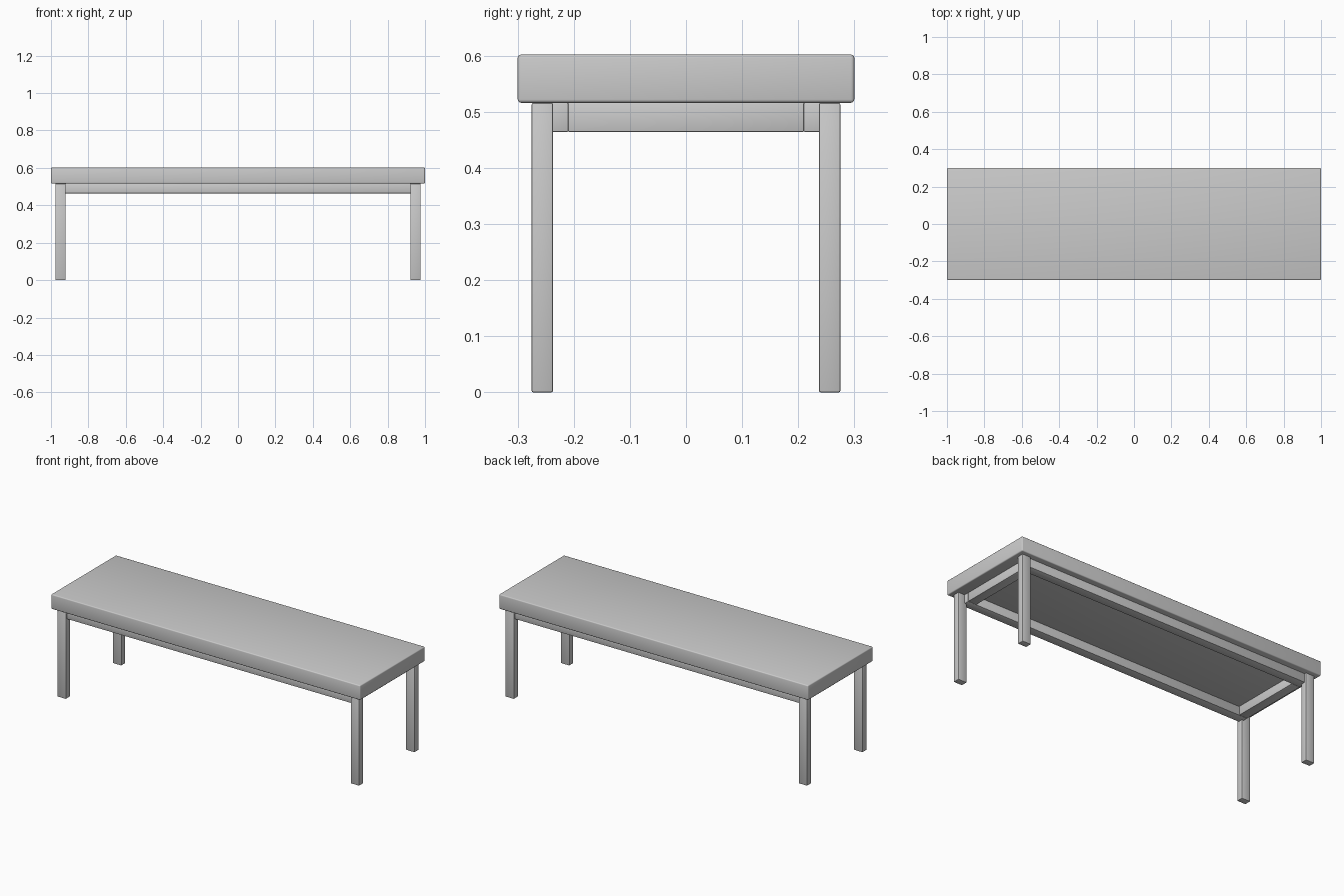
import bpy

if "Cube" in bpy.data.objects:
    bpy.data.objects.remove(bpy.data.objects["Cube"])


def box(name, lo, hi, bevel, segments=2):
    """Rounded box spanning two opposite corners."""
    bpy.ops.mesh.primitive_cube_add(
        size=1, location=[(a + b) / 2 for a, b in zip(lo, hi)])
    ob = bpy.context.object
    ob.name = name
    ob.scale = [b - a for a, b in zip(lo, hi)]
    bpy.ops.object.transform_apply(location=False, rotation=False, scale=True)
    mod = ob.modifiers.new("rounded_edges", 'BEVEL')
    mod.width = bevel
    mod.segments = segments
    bpy.ops.object.modifier_apply(modifier=mod.name)
    bpy.ops.object.shade_smooth_by_angle()
    return ob


TOP_Z, UNDER_Z, RAIL_Z = 0.602, 0.516, 0.464

# Thick bench top
box("bench_top", (-1, -0.3, UNDER_Z), (1, 0.3, TOP_Z), 0.006, 3)

# Four rectangular legs, set in from the corners
for sx, side in ((-1, "left"), (1, "right")):
    for sy, end in ((-1, "front"), (1, "back")):
        xs = sorted((sx * 0.921, sx * 0.976))
        ys = sorted((sy * 0.237, sy * 0.275))
        box(f"{end}_{side}_leg", (xs[0], ys[0], 0), (xs[1], ys[1], UNDER_Z), 0.003)

# Frame of rails under the top: long rails run through, short rails fit between
OUT_X, OUT_Y, THICK = 0.934, 0.264, 0.054
for sy, end in ((-1, "front"), (1, "back")):
    ys = sorted((sy * (OUT_Y - THICK), sy * OUT_Y))
    box(f"{end}_rail", (-OUT_X, ys[0], RAIL_Z), (OUT_X, ys[1], UNDER_Z), 0.002)
for sx, side in ((-1, "left"), (1, "right")):
    xs = sorted((sx * (OUT_X - THICK), sx * OUT_X))
    y = OUT_Y - THICK
    box(f"{side}_rail", (xs[0], -y, RAIL_Z), (xs[1], y, UNDER_Z), 0.002)
